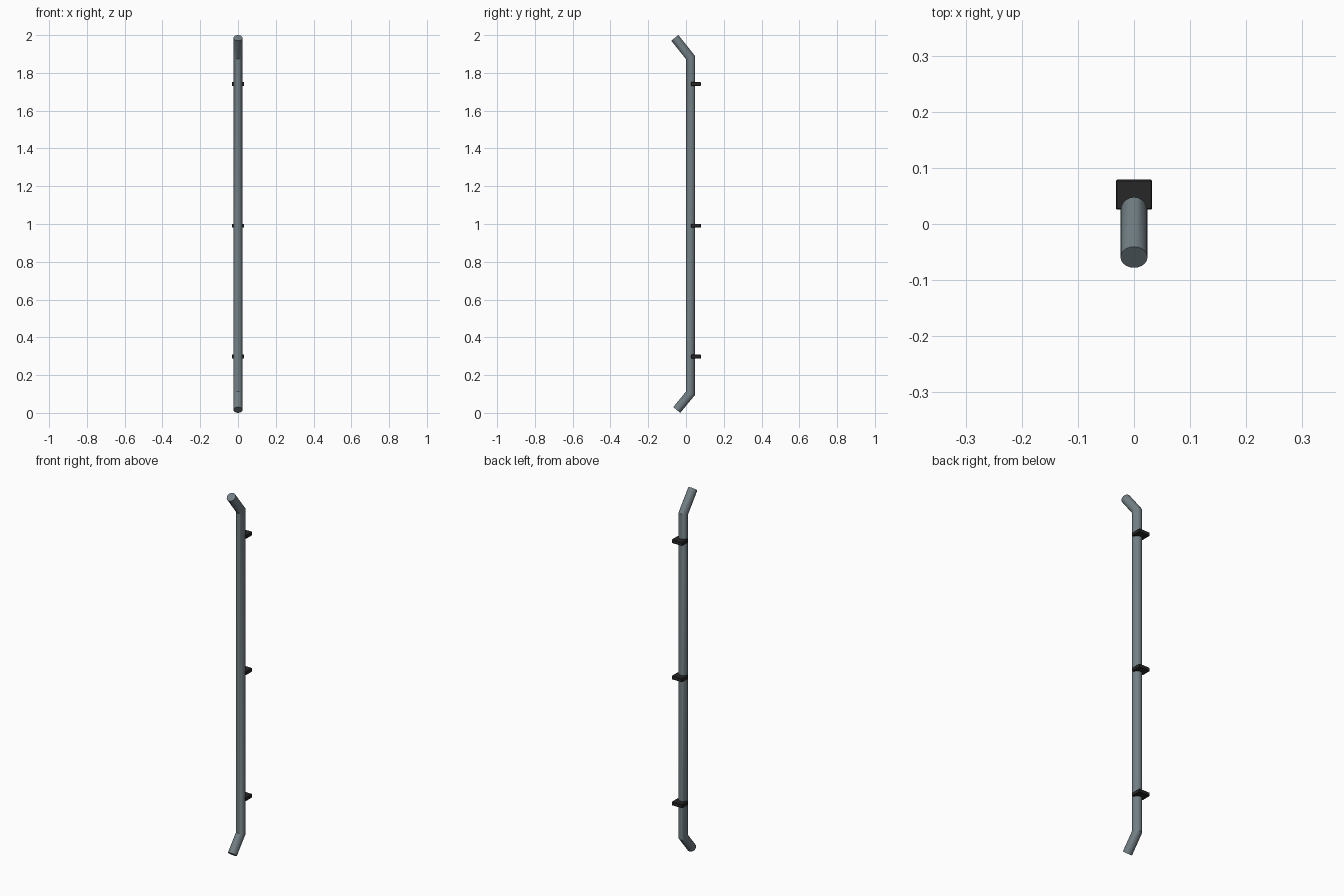
import bpy, bmesh, math
from mathutils import Vector

if "Cube" in bpy.data.objects:
    bpy.data.objects.remove(bpy.data.objects["Cube"])

R, SIDES = 0.024, 20


def material(name, color):
    m = bpy.data.materials.new(name)
    m.diffuse_color = color
    m.use_nodes = True
    m.node_tree.nodes["Principled BSDF"].inputs["Base Color"].default_value = m.diffuse_color
    return m


steel = material("steel_grey", (0.17, 0.215, 0.235, 1))
black = material("dark_clip", (0.02, 0.02, 0.021, 1))


def finish(name, bm, mat):
    bmesh.ops.recalc_face_normals(bm, faces=bm.faces)
    me = bpy.data.meshes.new(name)
    bm.to_mesh(me)
    bm.free()
    ob = bpy.data.objects.new(name, me)
    me.materials.append(mat)
    bpy.context.collection.objects.link(ob)
    return ob


def smooth(ob):
    bpy.ops.object.select_all(action='DESELECT')
    ob.select_set(True)
    bpy.context.view_layer.objects.active = ob
    bpy.ops.object.shade_smooth_by_angle(angle=math.radians(30))


# Downpipe: circle swept along a path in the YZ plane with mitred bends
path = [Vector(p) for p in ((0, -0.049, 0.0155), (0, 0.024, 0.104),
                            (0, 0.024, 1.881), (0, -0.0592, 1.9854))]
bm = bmesh.new()
rings = []
for i, p in enumerate(path):
    d_in = (p - path[max(i - 1, 0)]).normalized()
    d_out = (path[min(i + 1, len(path) - 1)] - p).normalized()
    t = (d_in + d_out).normalized()
    side = Vector((0, t.z, -t.y))
    # widen the mitre ring so both straight runs keep a round section
    stretch = 1 / t.dot(d_out if i == 0 else d_in)
    rings.append([bm.verts.new(p + R * (Vector((math.cos(a), 0, 0)) + side * math.sin(a) * stretch))
                  for a in (2 * math.pi * k / SIDES for k in range(SIDES))])
for lo, hi in zip(rings, rings[1:]):
    for k in range(SIDES):
        n = (k + 1) % SIDES
        bm.faces.new((lo[k], lo[n], hi[n], hi[k]))
bm.faces.new(rings[0])
bm.faces.new(rings[-1])
smooth(finish("downpipe", bm, steel))

# Wall clips: thin slabs with softened edges behind the pipe
for label, z in (("lower", 0.298), ("middle", 0.991), ("upper", 1.741)):
    bm = bmesh.new()
    bmesh.ops.create_cube(bm, size=1)
    bmesh.ops.scale(bm, vec=(0.065, 0.053, 0.02), verts=bm.verts)
    bmesh.ops.translate(bm, vec=(0, 0.0525, z), verts=bm.verts)
    bmesh.ops.bevel(bm, geom=bm.edges[:], offset=0.002, segments=1,
                    profile=0.5, affect='EDGES')
    finish(label + "_wall_clip", bm, black)
